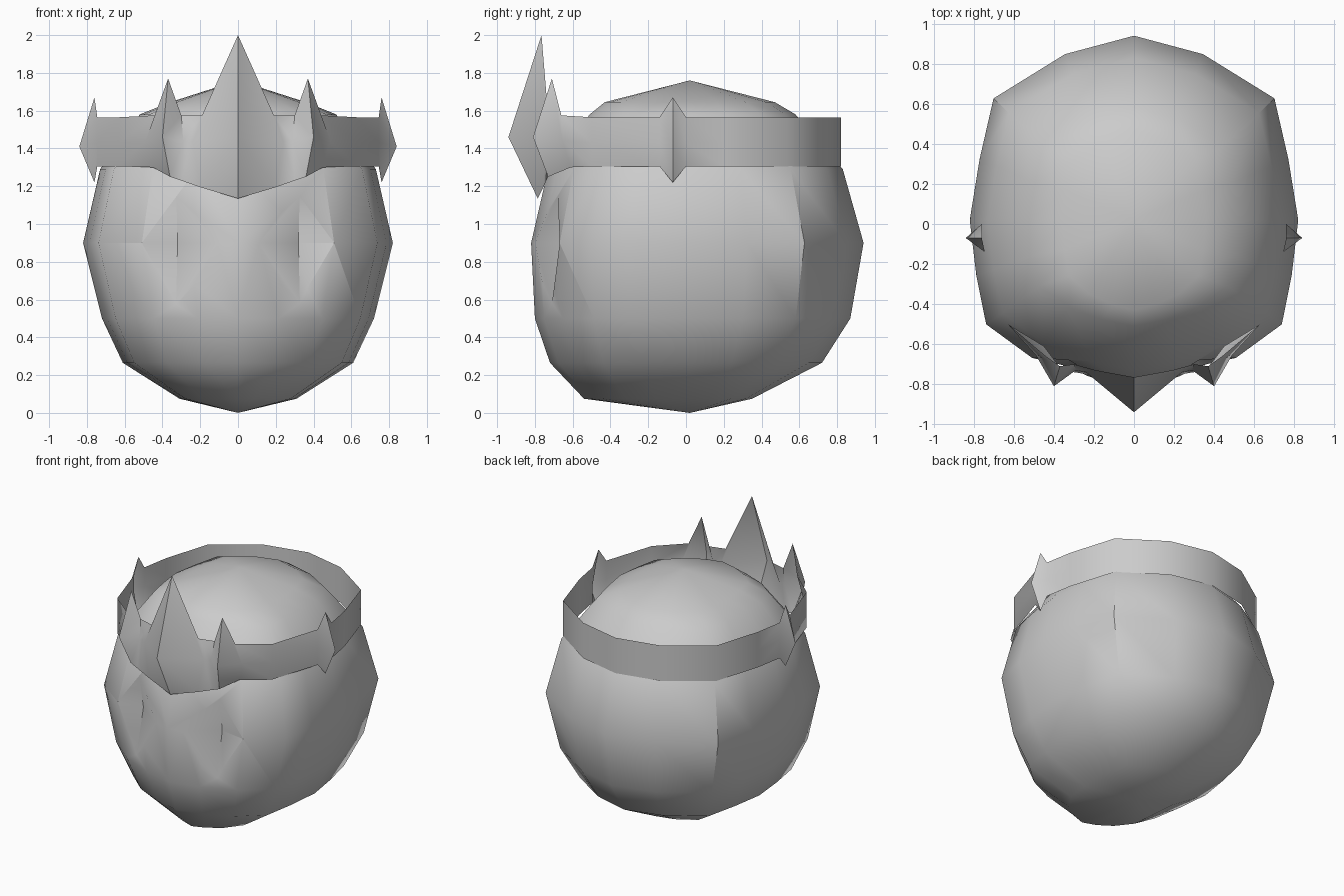
import bpy, bmesh
from mathutils import Vector

if "Cube" in bpy.data.objects:
    bpy.data.objects.remove(bpy.data.objects["Cube"])


def make_object(name, bm):
    bmesh.ops.recalc_face_normals(bm, faces=bm.faces)
    mesh = bpy.data.meshes.new(name)
    bm.to_mesh(mesh)
    bm.free()
    ob = bpy.data.objects.new(name, mesh)
    bpy.context.collection.objects.link(ob)
    return ob


def smooth(ob, angle):
    bpy.ops.object.select_all(action='DESELECT')
    ob.select_set(True)
    bpy.context.view_layer.objects.active = ob
    bpy.ops.object.shade_smooth_by_angle(angle=angle)


# Head: boxy rounded rings (z, half width, front y, back y) closed by two poles
half = [(0, 1), (.42, .9), (.855, .66), (.94, .33), (1, 0), (.96, -.33),
        (.9, -.62), (.62, -.82), (.3, -.94), (0, -1)]
outline = half + [(-x, y) for x, y in half[-2:0:-1]]
rings = [(.075, .31, -.54, .35), (.265, .61, -.72, .72), (.5, .72, -.8, .87),
         (.9, .82, -.82, .94), (1.29, .73, -.73, .83), (1.58, .52, -.51, .58),
         (1.645, .36, -.43, .47)]
bm = bmesh.new()
loops = []
for z, hx, yf, yb in rings:
    cy = .02
    loops.append([bm.verts.new((hx * x, cy + y * ((yb - cy) if y > 0 else (cy - yf)), z))
                  for x, y in outline])
n = len(outline)
for a, b in zip(loops, loops[1:]):
    for i in range(n):
        j = (i + 1) % n
        bm.faces.new((a[i], a[j], b[j], b[i]))
for loop, z in ((loops[0], 0), (loops[-1], 1.76)):
    pole = bm.verts.new((0, .02, z))
    for i in range(n):
        bm.faces.new((loop[i], loop[(i + 1) % n], pole))
head = make_object("head", bm)

# Eye sockets: diamond pyramids cut into the face
for s in (1, -1):
    bm = bmesh.new()
    tip = Vector((s * .32, -.64, .9))
    corners = [(.52, -.67, .9), (.12, -.79, .9), (.33, -.73, .49), (.33, -.7, 1.28)]
    bm.verts.new(tip)
    bm.verts.new((s * .32, -1.3, .9))
    for x, y, z in corners:
        bm.verts.new(tip + (Vector((s * x, y, z)) - tip) * 1.3)
    bmesh.ops.convex_hull(bm, input=bm.verts[:])
    cutter = make_object("eye_cutter", bm)
    mod = head.modifiers.new("eye_socket", 'BOOLEAN')
    mod.operation = 'DIFFERENCE'
    mod.solver = 'EXACT'
    mod.object = cutter
    bpy.ops.object.select_all(action='DESELECT')
    head.select_set(True)
    bpy.context.view_layer.objects.active = head
    bpy.ops.object.modifier_apply(modifier=mod.name)
    bpy.data.objects.remove(cutter)
smooth(head, .75)

# Crown: half of the band as columns of (top, middle, bottom), then mirrored


def plain(x, y):
    return (x, y, 1.565), (x, y, 1.43), (x, y, 1.305)


columns = [
    ((0, -.765, 2.0), (0, -.94, 1.46), (0, -.785, 1.135)),
    ((.19, -.73, 1.575), (.24, -.74, 1.44), (.2, -.755, 1.195)),
    ((.3, -.7, 1.575), (.29, -.73, 1.44), (.3, -.74, 1.23)),
    ((.37, -.71, 1.77), (.4, -.81, 1.46), (.36, -.73, 1.25)),
    ((.44, -.66, 1.575), (.49, -.655, 1.44), (.45, -.61, 1.3)),
    plain(.63, -.5), plain(.745, -.14),
    ((.76, -.07, 1.67), (.84, -.07, 1.41), (.76, -.07, 1.22)),
    plain(.76, 0), plain(.725, .2), plain(.62, .54), plain(.31, .75), plain(0, .82),
]
bm = bmesh.new()
for s in (1, -1):
    grid = [[bm.verts.new((s * x, y, z)) for x, y, z in col] for col in columns]
    for a, b in zip(grid, grid[1:]):
        for k in range(2):
            bm.faces.new((a[k], a[k + 1], b[k + 1], b[k]))
bmesh.ops.remove_doubles(bm, verts=bm.verts, dist=.001)
crown = make_object("crown", bm)
smooth(crown, .9)
